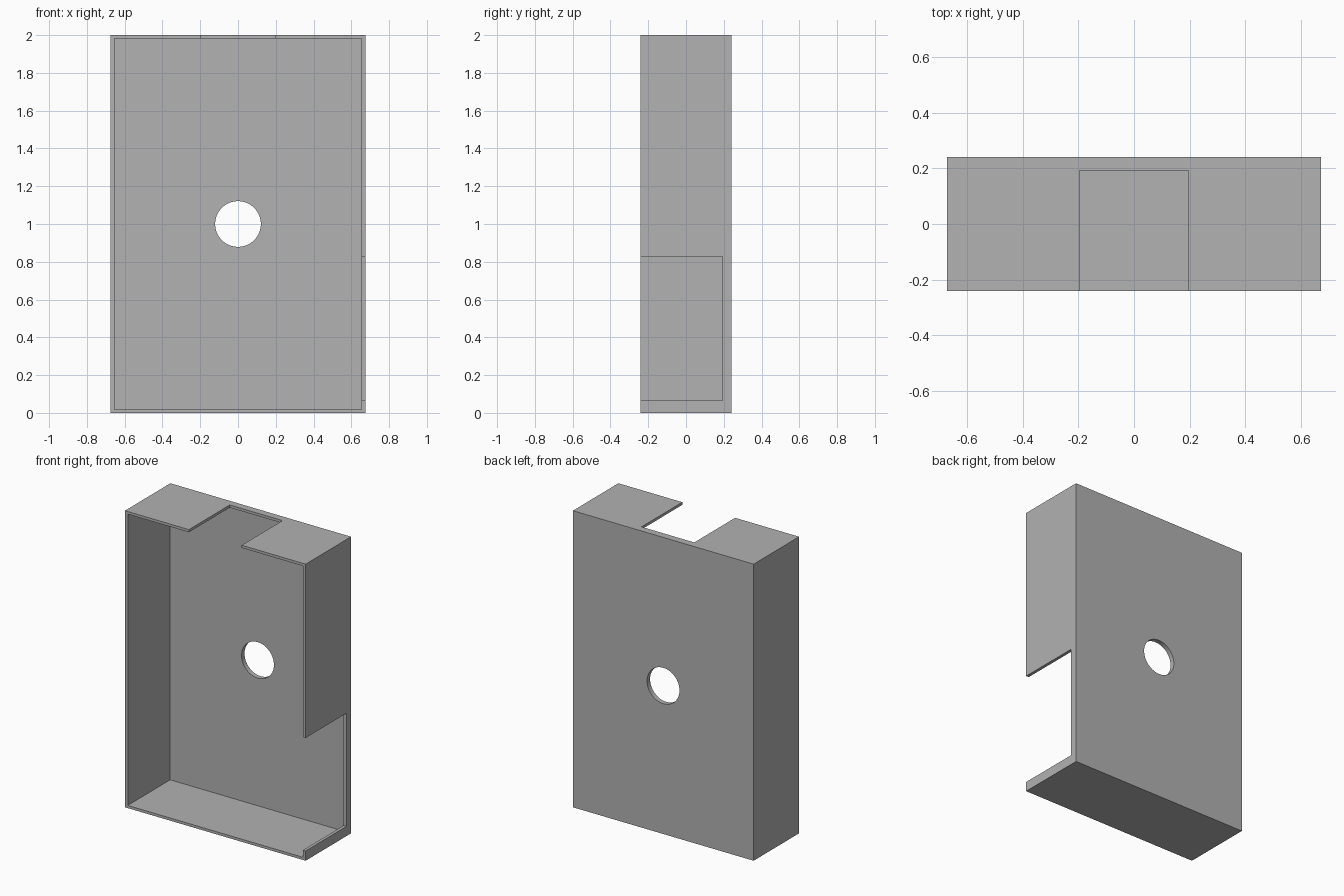
import bpy
import bmesh
from mathutils import Matrix, Vector

HALF_W, HALF_D, HEIGHT = 0.674, 0.242, 2.0
SIDE_WALL, END_WALL, BACK_WALL = 0.021, 0.018, 0.032
OPEN = -HALF_D - 0.2          # cutters reach past the open front
NOTCH_BACK = 0.193

cube = bpy.data.objects.get("Cube")
if cube:
    bpy.data.objects.remove(cube, do_unlink=True)

grey = bpy.data.materials.new("plain_grey")
grey.use_nodes = True
grey.diffuse_color = (0.445, 0.445, 0.445, 1)
grey.node_tree.nodes["Principled BSDF"].inputs["Base Color"].default_value = grey.diffuse_color


def add_object(name, bm):
    mesh = bpy.data.meshes.new(name)
    bm.to_mesh(mesh)
    bm.free()
    mesh.materials.append(grey)
    obj = bpy.data.objects.new(name, mesh)
    bpy.context.collection.objects.link(obj)
    return obj


def box(name, low, high):
    low, high = Vector(low), Vector(high)
    bm = bmesh.new()
    place = Matrix.Translation((low + high) / 2) @ Matrix.Diagonal((*(high - low), 1))
    bmesh.ops.create_cube(bm, size=1, matrix=place)
    return add_object(name, bm)


def cylinder_along_y(name, radius, depth, centre):
    bm = bmesh.new()
    place = Matrix.Translation(centre) @ Matrix.Rotation(1.5707963, 4, "X")
    bmesh.ops.create_cone(bm, cap_ends=True, segments=64, radius1=radius,
                          radius2=radius, depth=depth, matrix=place)
    return add_object(name, bm)


# Solid block that becomes the open-fronted tray
tray = box("wall_box", (-HALF_W, -HALF_D, 0), (HALF_W, HALF_D, HEIGHT))

cutters = [
    # Main cavity
    box("cavity_cutter", (SIDE_WALL - HALF_W, OPEN, END_WALL),
        (HALF_W - SIDE_WALL, HALF_D - BACK_WALL, HEIGHT - END_WALL)),
    # Notch in the top wall
    box("top_notch_cutter", (-0.197, OPEN, HEIGHT - 0.1),
        (0.197, NOTCH_BACK, HEIGHT + 0.1)),
    # Notch in the left wall
    box("side_notch_cutter", (HALF_W - 0.1, OPEN, 0.066),
        (HALF_W + 0.1, NOTCH_BACK, 0.828)),
    # Round hole through the back
    cylinder_along_y("hole_cutter", 0.121, 0.3, (0, HALF_D, 1)),
]

for cutter in cutters:
    cut = tray.modifiers.new(cutter.name, "BOOLEAN")
    cut.operation = "DIFFERENCE"
    cut.solver = "EXACT"
    cut.object = cutter

# Apply the cuts, then drop the cutters
bpy.ops.object.select_all(action="DESELECT")
bpy.context.view_layer.objects.active = tray
tray.select_set(True)
for cutter in cutters:
    bpy.ops.object.modifier_apply(modifier=cutter.name)
    bpy.data.objects.remove(cutter, do_unlink=True)
bpy.ops.object.shade_smooth_by_angle()
